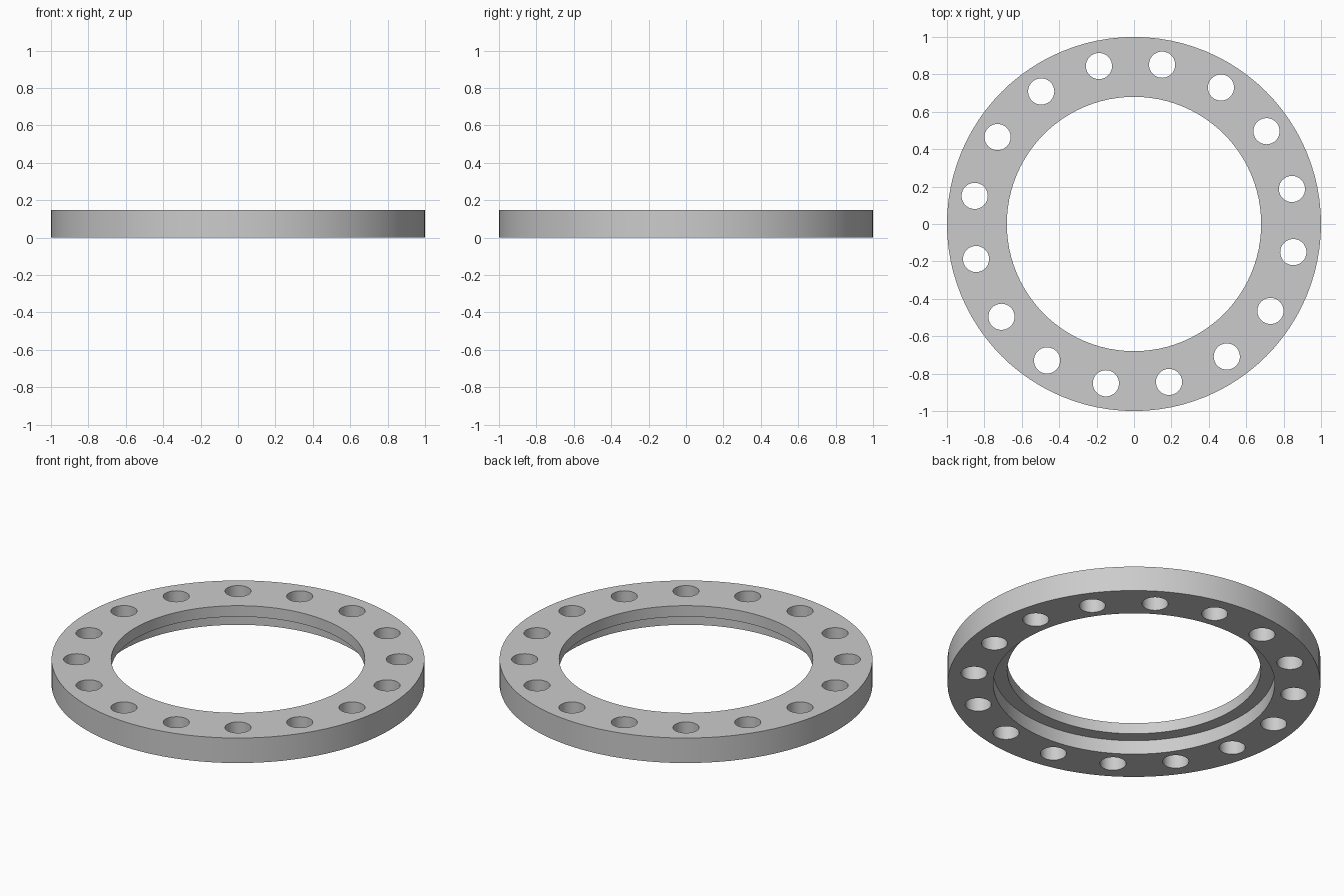
import bpy, bmesh
from math import cos, sin, pi, radians
from mathutils import Matrix, Vector

cube = bpy.data.objects.get("Cube")
if cube:
    bpy.data.objects.remove(cube, do_unlink=True)

HEIGHT, LIP_Z = 0.148, 0.083
OUTER, BORE, RECESS = 1.0, 0.68, 0.755
HOLES, HOLE_RADIUS, BOLT_CIRCLE = 16, 0.07, 0.865
FIRST_ANGLE = radians(12.5)

grey = bpy.data.materials.new("plain_grey")
grey.use_nodes = True
colour = (0.6, 0.6, 0.6, 1)
grey.diffuse_color = colour
grey.node_tree.nodes["Principled BSDF"].inputs["Base Color"].default_value = colour


def add_object(name, bm):
    bmesh.ops.recalc_face_normals(bm, faces=bm.faces)
    mesh = bpy.data.meshes.new(name)
    bm.to_mesh(mesh)
    bm.free()
    mesh.materials.append(grey)
    obj = bpy.data.objects.new(name, mesh)
    bpy.context.collection.objects.link(obj)
    return obj


# Flange ring: a stepped section turned about z, with a recess underneath
bm = bmesh.new()
section = [(OUTER, 0), (OUTER, HEIGHT), (BORE, HEIGHT),
           (BORE, LIP_Z), (RECESS, LIP_Z), (RECESS, 0)]
verts = [bm.verts.new((r, 0, z)) for r, z in section]
edges = [bm.edges.new((verts[i - 1], verts[i])) for i in range(len(verts))]
bmesh.ops.spin(bm, geom=verts + edges, cent=(0, 0, 0), axis=(0, 0, 1),
               angle=2 * pi, steps=96, use_merge=True)
bmesh.ops.remove_doubles(bm, verts=bm.verts, dist=1e-5)
ring = add_object("flange_ring", bm)

# Bolt hole cutters, evenly spaced on the bolt circle
bm = bmesh.new()
for i in range(HOLES):
    a = FIRST_ANGLE + i * 2 * pi / HOLES
    place = Vector((BOLT_CIRCLE * cos(a), BOLT_CIRCLE * sin(a), HEIGHT / 2))
    bmesh.ops.create_cone(bm, cap_ends=True, segments=40, radius1=HOLE_RADIUS,
                          radius2=HOLE_RADIUS, depth=HEIGHT * 2,
                          matrix=Matrix.Translation(place))
cutter = add_object("bolt_hole_cutter", bm)
cutter.hide_render = True

# Cut the holes, then drop the cutter
cut = ring.modifiers.new("bolt_holes", "BOOLEAN")
cut.operation, cut.solver, cut.object = "DIFFERENCE", "EXACT", cutter
bpy.ops.object.select_all(action="DESELECT")
bpy.context.view_layer.objects.active = ring
ring.select_set(True)
bpy.ops.object.modifier_apply(modifier=cut.name)
bpy.data.objects.remove(cutter, do_unlink=True)
bpy.ops.object.shade_smooth_by_angle(angle=radians(30))
